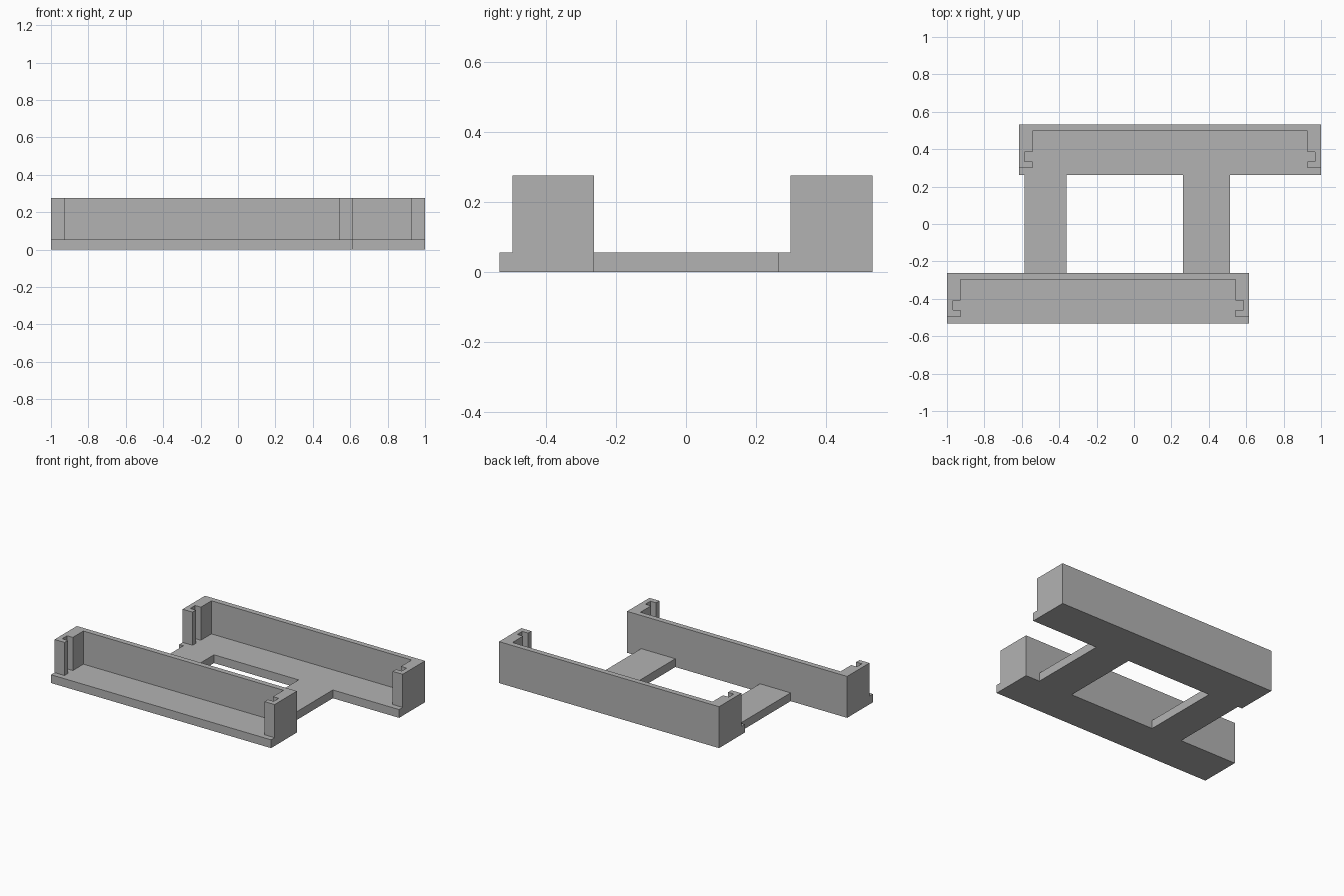
import bpy, bmesh

cube = bpy.data.objects.get("Cube")
if cube:
    bpy.data.objects.remove(cube, do_unlink=True)

BASE_H, WALL_H = 0.055, 0.275
HALF_W, INNER_W, SLOT_W = 0.808, 0.735, 0.777    # half widths of a tray
CENTRE_X = 1 - HALF_W                            # back tray centre
SHIFT_X, SHIFT_Y = -0.384, -0.795                # back tray to front tray

grey = bpy.data.materials.new("plain grey")
grey.use_nodes = True
grey.diffuse_color = (0.45, 0.45, 0.45, 1)
grey.node_tree.nodes["Principled BSDF"].inputs["Base Color"].default_value = grey.diffuse_color


def extrude_faces(name, polygons, z, height):
    """Turn flat polygons at z into one solid part of the given height."""
    bm = bmesh.new()
    for poly in polygons:
        bm.faces.new([bm.verts.new((x, y, z)) for x, y in poly])
    bmesh.ops.remove_doubles(bm, verts=bm.verts, dist=1e-5)
    bottom = bm.faces[:]
    top = bmesh.ops.extrude_face_region(bm, geom=bottom, use_keep_orig=True)["geom"]
    for v in top:
        if isinstance(v, bmesh.types.BMVert):
            v.co.z += height
    bmesh.ops.recalc_face_normals(bm, faces=bm.faces)
    bmesh.ops.dissolve_limit(bm, angle_limit=0.01, verts=bm.verts, edges=bm.edges)
    mesh = bpy.data.meshes.new(name)
    bm.to_mesh(mesh)
    bm.free()
    mesh.materials.append(grey)
    obj = bpy.data.objects.new(name, mesh)
    bpy.context.collection.objects.link(obj)
    return obj


# Base: two offset strips joined by two bridges, built from matching cells
back_span = (CENTRE_X - HALF_W, 1.0)
front_span = (-1.0, CENTRE_X + SHIFT_X + HALF_W)
bridges = [(-0.585, -0.36), (0.262, 0.513)]
rows = [(-0.533, -0.262, [front_span]), (-0.262, 0.262, bridges), (0.262, 0.533, [back_span])]
cuts = sorted({x for _, _, spans in rows for span in spans for x in span})
cells = []
for y0, y1, spans in rows:
    for a, b in zip(cuts, cuts[1:]):
        if any(s <= a and b <= e for s, e in spans):
            cells.append([(a, y0), (b, y0), (b, y1), (a, y1)])
extrude_faces("base_frame", cells, 0, BASE_H)

# Upright wall: half of a C profile with a slot, mirrored across the tray centre
half = [(HALF_W, 0.533), (HALF_W, 0.299), (INNER_W, 0.299), (INNER_W, 0.334),
        (SLOT_W, 0.334), (SLOT_W, 0.386), (INNER_W, 0.386), (INNER_W, 0.497)]
profile = half + [(-x, y) for x, y in reversed(half)]
for name, dx, dy in (("back_wall", 0, 0), ("front_wall", SHIFT_X, SHIFT_Y)):
    outline = [(x + CENTRE_X + dx, y + dy) for x, y in profile]
    extrude_faces(name, [outline], BASE_H, WALL_H - BASE_H)
